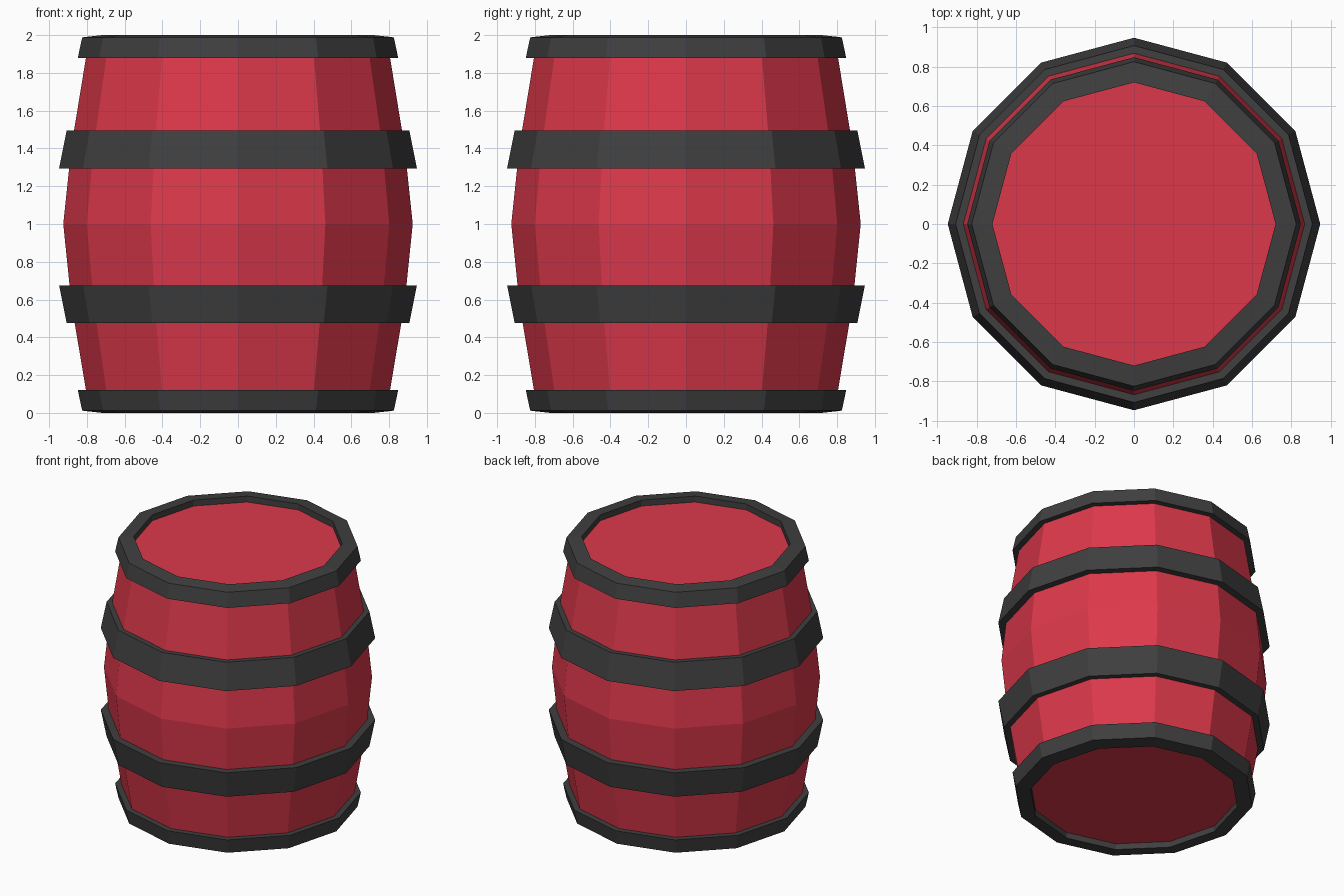
import bpy, bmesh, math

if "Cube" in bpy.data.objects:
    bpy.data.objects.remove(bpy.data.objects["Cube"])

SIDES = 12


def material(name, rgb):
    m = bpy.data.materials.new(name)
    m.diffuse_color = (*rgb, 1)
    m.use_nodes = True
    m.node_tree.nodes["Principled BSDF"].inputs["Base Color"].default_value = m.diffuse_color
    return m


red = material("red_paint", (0.72, 0.04, 0.07))
dark = material("dark_metal", (0.05, 0.05, 0.05))


def lathe(name, profile, mat, closed):
    """Spin an (r, z) profile about z; closed loops make hoops, open ones get end caps."""
    bm = bmesh.new()
    rings = [[bm.verts.new((r * math.cos(2 * math.pi * i / SIDES),
                            r * math.sin(2 * math.pi * i / SIDES), z))
              for i in range(SIDES)] for r, z in profile]
    pairs = list(zip(rings, rings[1:]))
    if closed:
        pairs.append((rings[-1], rings[0]))
    else:
        bm.faces.new(rings[0])
        bm.faces.new(rings[-1])
    for a, b in pairs:
        for i in range(SIDES):
            j = (i + 1) % SIDES
            bm.faces.new((a[i], a[j], b[j], b[i]))
    bmesh.ops.recalc_face_normals(bm, faces=bm.faces)
    mesh = bpy.data.meshes.new(name)
    bm.to_mesh(mesh)
    bm.free()
    mesh.materials.append(mat)
    ob = bpy.data.objects.new(name, mesh)
    bpy.context.collection.objects.link(ob)
    return ob


def flip(profile):
    return [(r, 2 - z) for r, z in profile]


# Bulging body with recessed flat ends
lathe("barrel_body", [(0.79, 0.045), (0.805, 0.12), (0.882, 0.58), (0.925, 1.0),
                      (0.882, 1.41), (0.805, 1.88), (0.79, 1.955)], red, False)

# Rims wrapping over both ends
rim = [(0.80, 1.88), (0.848, 1.88), (0.825, 1.988), (0.72, 2.0), (0.72, 1.95)]
lathe("top_rim", rim, dark, True)
lathe("bottom_rim", flip(rim), dark, True)

# Tapered middle hoops
hoop = [(0.875, 1.295), (0.947, 1.295), (0.907, 1.495), (0.85, 1.495)]
lathe("upper_hoop", hoop, dark, True)
lathe("lower_hoop", [(r, z - 0.03) for r, z in flip(hoop)], dark, True)
